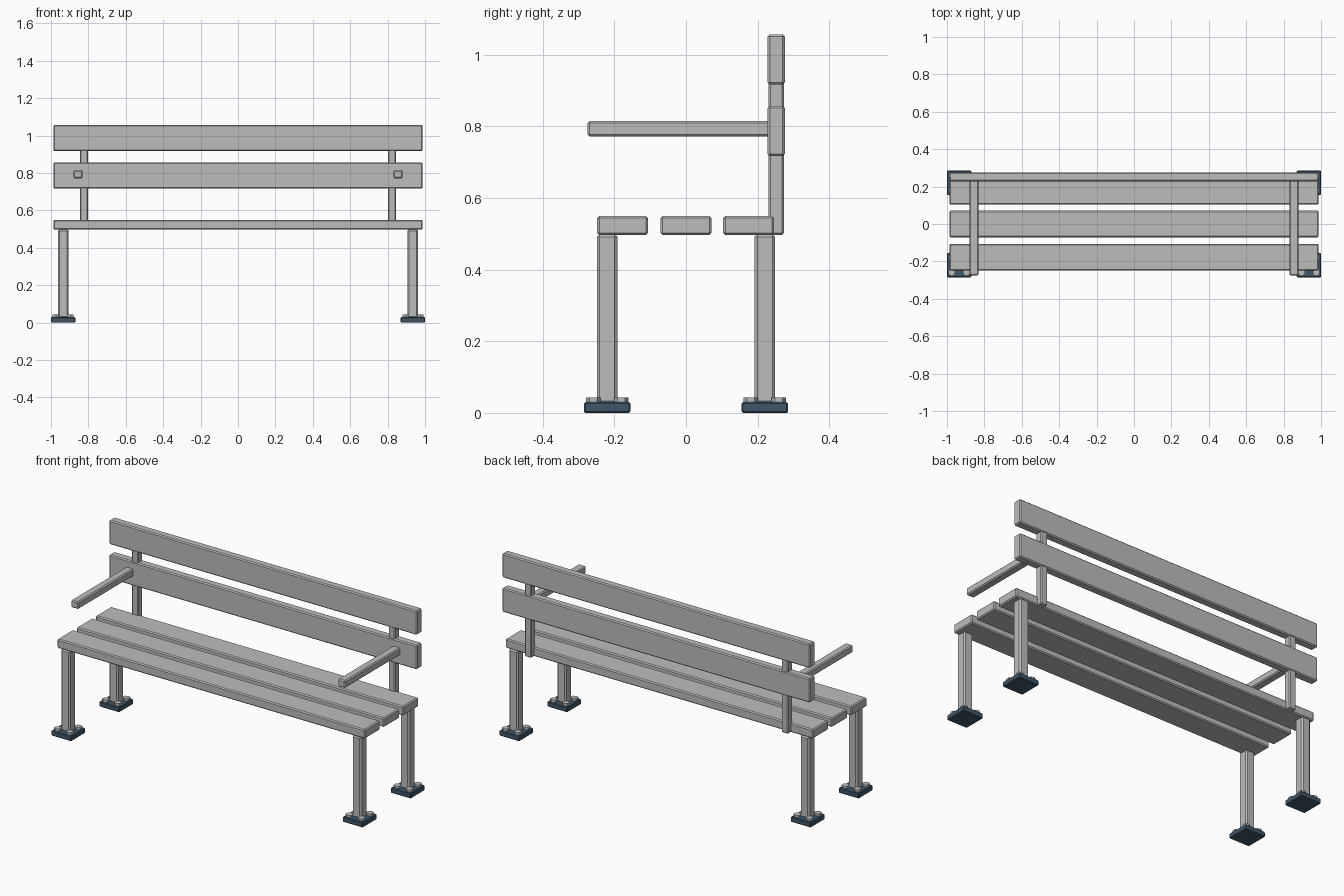
import bpy, bmesh
from mathutils import Matrix, Vector

cube = bpy.data.objects.get("Cube")
if cube:
    bpy.data.objects.remove(cube, do_unlink=True)


def material(name, rgb):
    m = bpy.data.materials.new(name)
    m.use_nodes = True
    m.diffuse_color = (*rgb, 1)
    m.node_tree.nodes["Principled BSDF"].inputs["Base Color"].default_value = (*rgb, 1)
    return m


grey = material("light_grey", (0.50, 0.51, 0.50))
blue = material("slate_blue", (0.05, 0.095, 0.145))


def finish(name, bm, mat):
    mesh = bpy.data.meshes.new(name)
    bm.to_mesh(mesh)
    bm.free()
    mesh.materials.append(mat)
    obj = bpy.data.objects.new(name, mesh)
    bpy.context.collection.objects.link(obj)
    return obj


def box(name, xs, ys, zs, mat=grey, bevel=0.006):
    """Chamfered box spanning the given ranges."""
    lo, hi = (Vector(v) for v in zip(xs, ys, zs))
    bm = bmesh.new()
    bmesh.ops.create_cube(bm, size=1, matrix=Matrix.Translation((lo + hi) / 2)
                          @ Matrix.Diagonal((*(hi - lo), 1)))
    bmesh.ops.bevel(bm, geom=bm.edges[:], offset=bevel, segments=1,
                    affect='EDGES', profile=0.5)
    return finish(name, bm, mat)


def hex_bolt(name, x, y):
    bm = bmesh.new()
    bmesh.ops.create_cone(bm, cap_ends=True, segments=6, radius1=0.02, radius2=0.02,
                          depth=0.014, matrix=Matrix.Translation((x, y, 0.036)))
    return finish(name, bm, grey)


LENGTH = (-0.987, 0.987)

# Seat slats
for name, y in (("front", -0.177), ("middle", 0), ("rear", 0.175)):
    box(name + "_seat_slat", LENGTH, (y - 0.071, y + 0.071), (0.497, 0.55))

# Backrest slats
for name, z in (("lower", 0.717), ("upper", 0.917)):
    box(name + "_back_slat", LENGTH, (0.228, 0.276), (z, z + 0.14))

for side, s in (("left", 1), ("right", -1)):
    def span(a, b):
        return sorted((s * a, s * b))

    # Backrest post and armrest
    box(side + "_back_post", span(0.802, 0.845), (0.231, 0.273), (0.497, 1.0), bevel=0.005)
    box(side + "_armrest", span(0.832, 0.88), (-0.275, 0.235), (0.772, 0.815))

    # Legs on bolted foot plates
    for end, y in (("front", -0.22), ("rear", 0.22)):
        tag = f"{side}_{end}_"
        box(tag + "leg", span(0.905, 0.963), (y - 0.029, y + 0.029), (0.025, 0.499), bevel=0.008)
        box(tag + "foot_plate", span(0.87, 1.0), (y - 0.065, y + 0.065), (0, 0.03), blue, 0.004)
        for i, (dx, dy) in enumerate(((-1, -1), (-1, 1), (1, -1), (1, 1))):
            hex_bolt(f"{tag}bolt_{i + 1}", s * 0.935 + dx * 0.039, y + dy * 0.039)
